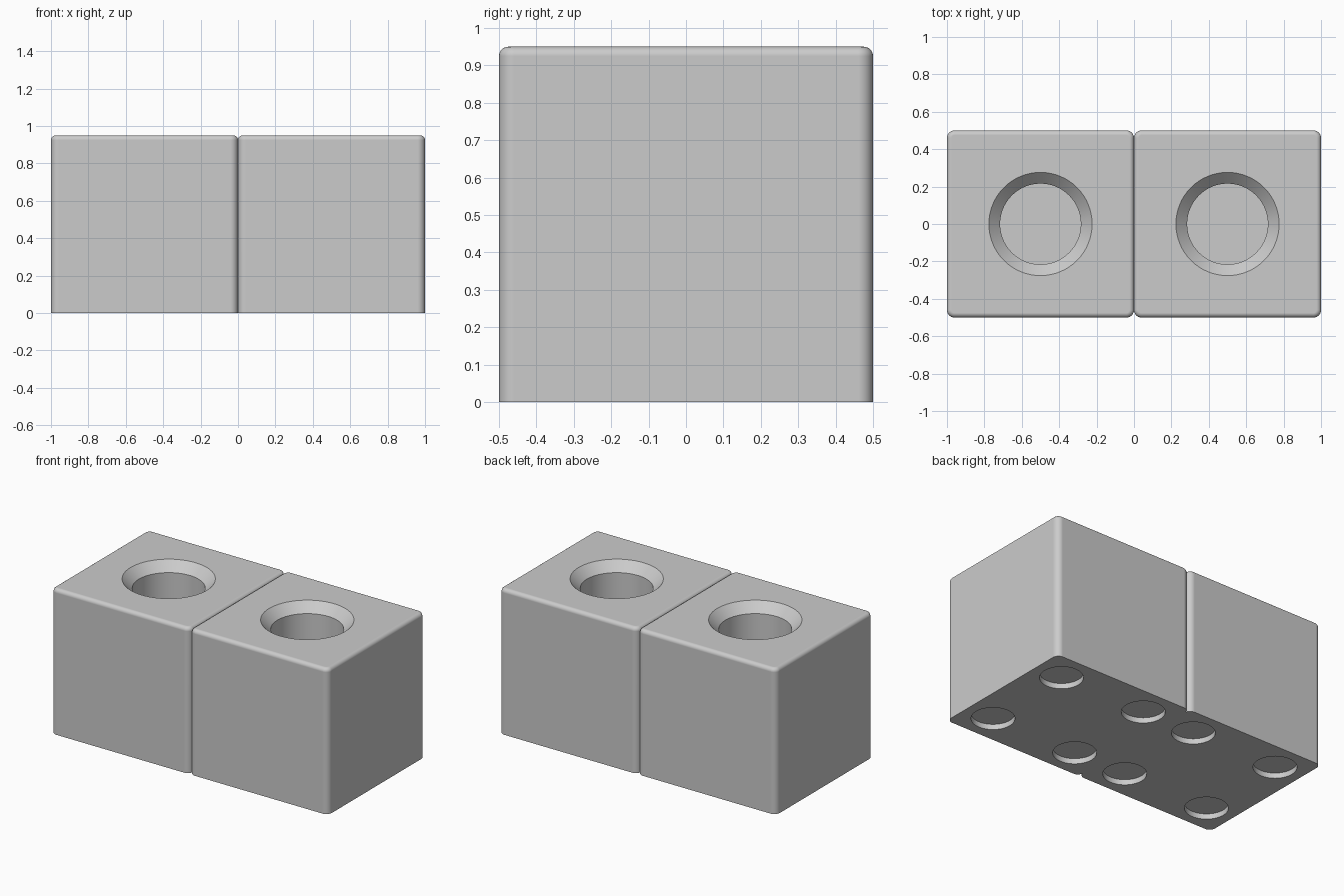
import bpy, bmesh, math

if "Cube" in bpy.data.objects:
    bpy.data.objects.remove(bpy.data.objects["Cube"])

HEIGHT, CORNER, TOP_ROUND = 0.95, 0.04, 0.025
FLOOR, HOLE_R, CHAMFER = 0.15, 0.216, 0.06
MAGNET_R, MAGNET_DEPTH, MAGNET_OFFSET = 0.128, 0.035, 0.31

grey = bpy.data.materials.new("light grey")
grey.use_nodes = True
colour = (0.6, 0.6, 0.6, 1)
grey.diffuse_color = colour
grey.node_tree.nodes["Principled BSDF"].inputs["Base Color"].default_value = colour


def make_object(name, bm):
    bmesh.ops.recalc_face_normals(bm, faces=bm.faces)
    mesh = bpy.data.meshes.new(name)
    bm.to_mesh(mesh)
    bm.free()
    mesh.materials.append(grey)
    obj = bpy.data.objects.new(name, mesh)
    bpy.context.collection.objects.link(obj)
    return obj


def loft(bm, loops):
    """Skin closed loops of points and cap both ends."""
    rings = [[bm.verts.new(p) for p in loop] for loop in loops]
    for a, b in zip(rings, rings[1:]):
        for i in range(len(a)):
            j = (i + 1) % len(a)
            bm.faces.new((a[i], a[j], b[j], b[i]))
    bm.faces.new(rings[0][::-1])
    bm.faces.new(rings[-1])


def rounded_square(inset, z, steps=8):
    c, r, points = 0.5 - CORNER, CORNER - inset, []
    for q, (sx, sy) in enumerate(((1, 1), (-1, 1), (-1, -1), (1, -1))):
        for s in range(steps + 1):
            a = math.pi / 2 * (q + s / steps)
            points.append((0.5 + sx * c + r * math.cos(a), sy * c + r * math.sin(a), z))
    return points


def circle(x, y, z, r, n=64):
    return [(x + r * math.cos(math.tau * i / n), y + r * math.sin(math.tau * i / n), z)
            for i in range(n)]


# Body: one rounded block, open where it joins its mirrored twin
bm = bmesh.new()
levels = [(0, 0)]
for i in range(7):
    a = math.pi / 2 * i / 6
    levels.append((TOP_ROUND * (1 - math.cos(a)), HEIGHT - TOP_ROUND * (1 - math.sin(a))))
loft(bm, [rounded_square(inset, z) for inset, z in levels])
joint = [f for f in bm.faces if all(abs(v.co.x) < 1e-5 for v in f.verts)]
bmesh.ops.delete(bm, geom=joint, context="FACES")
body = make_object("double_block", bm)

# Cutters: chamfered socket from above, four shallow recesses from below
bm = bmesh.new()
over = 0.02
loft(bm, [circle(0.5, 0, FLOOR, HOLE_R),
          circle(0.5, 0, HEIGHT - CHAMFER, HOLE_R),
          circle(0.5, 0, HEIGHT + over, HOLE_R + CHAMFER + over)])
for sx in (-1, 1):
    for sy in (-1, 1):
        x, y = 0.5 + sx * MAGNET_OFFSET, sy * MAGNET_OFFSET
        loft(bm, [circle(x, y, -over, MAGNET_R), circle(x, y, MAGNET_DEPTH, MAGNET_R)])
cutter = make_object("hole_cutter", bm)
cutter.hide_render = True

for obj in (body, cutter):
    mirror = obj.modifiers.new("Mirror", "MIRROR")
    mirror.use_mirror_merge = True
    mirror.merge_threshold = 0.0001

cut = body.modifiers.new("Holes", "BOOLEAN")
cut.operation = "DIFFERENCE"
cut.solver = "EXACT"
cut.object = cutter

bpy.ops.object.select_all(action="DESELECT")
body.select_set(True)
bpy.context.view_layer.objects.active = body
for name in ("Mirror", "Holes"):
    bpy.ops.object.modifier_apply(modifier=name)
bpy.data.objects.remove(cutter)

# Smooth rounding with crisp hole rims and flat main faces
bpy.ops.object.shade_smooth_by_angle(angle=math.radians(30))
weighted = body.modifiers.new("Flat Faces", "WEIGHTED_NORMAL")
weighted.keep_sharp = True
